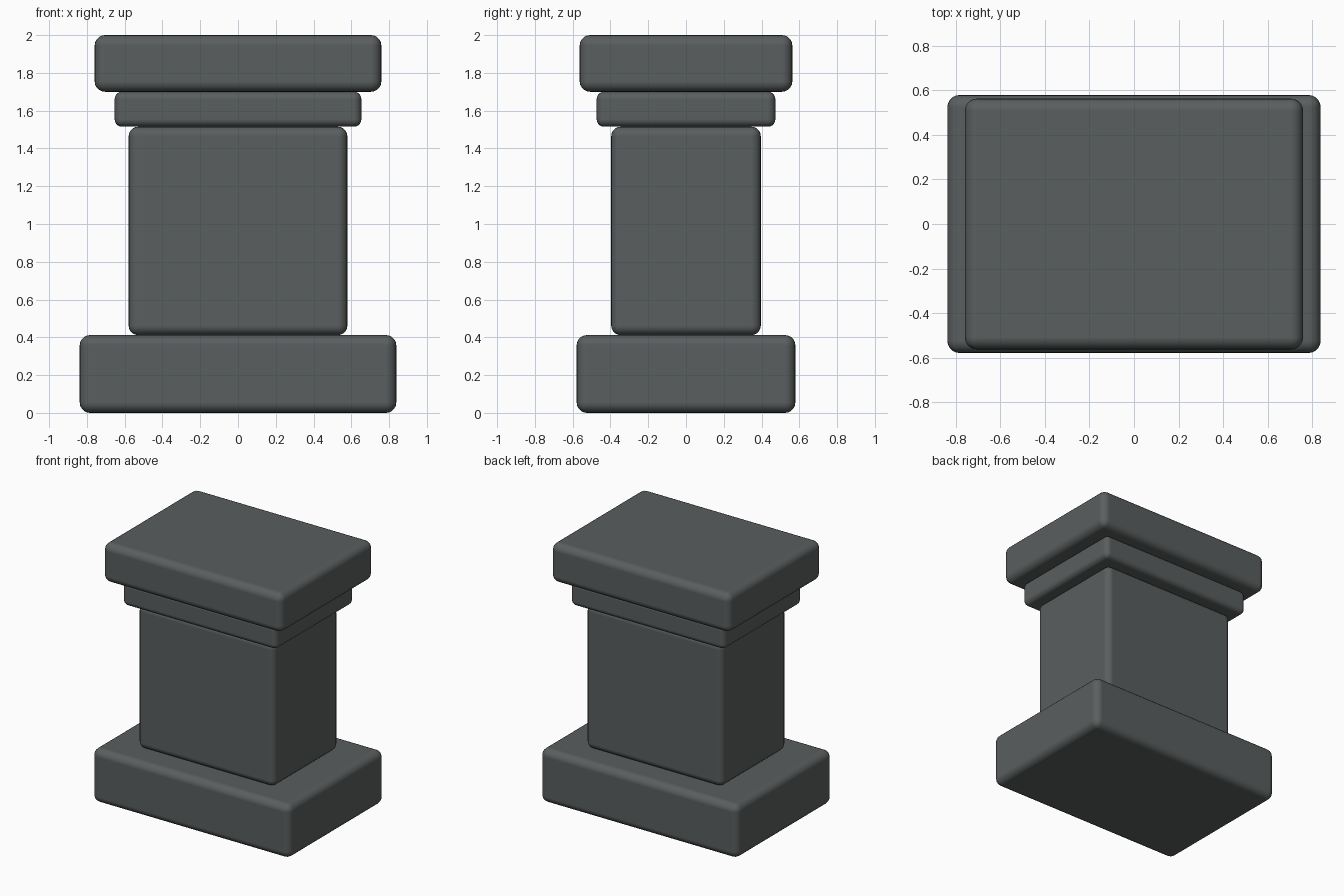
import bpy
import math

cube = bpy.data.objects.get("Cube")
if cube:
    bpy.data.objects.remove(cube, do_unlink=True)

# Dark stone colour shared by every block
stone = bpy.data.materials.new("dark_grey_stone")
stone.use_nodes = True
colour = (0.102, 0.112, 0.112, 1)
stone.diffuse_color = colour
bsdf = next(n for n in stone.node_tree.nodes if n.type == 'BSDF_PRINCIPLED')
bsdf.inputs["Base Color"].default_value = colour
bsdf.inputs["Roughness"].default_value = 0.8


def block(name, half_x, half_y, bottom, top, radius):
    """Box with rounded edges, centred on the vertical axis."""
    bpy.ops.mesh.primitive_cube_add(size=2, location=(0, 0, (bottom + top) / 2))
    obj = bpy.context.object
    obj.name = obj.data.name = name
    obj.scale = (half_x, half_y, (top - bottom) / 2)
    bpy.ops.object.transform_apply(location=False, rotation=False, scale=True)
    obj.data.materials.append(stone)
    bpy.ops.object.shade_smooth_by_angle(angle=math.radians(40))
    bevel = obj.modifiers.new("rounded_edges", 'BEVEL')
    bevel.width = radius
    bevel.segments = 5
    bevel.harden_normals = True
    return obj


# Pedestal from the ground up
block("base", 0.838, 0.579, 0, 0.412, 0.055)
block("shaft", 0.579, 0.396, 0.412, 1.515, 0.05)
block("neck", 0.653, 0.473, 1.515, 1.7, 0.04)
block("cap", 0.759, 0.563, 1.7, 2, 0.055)
